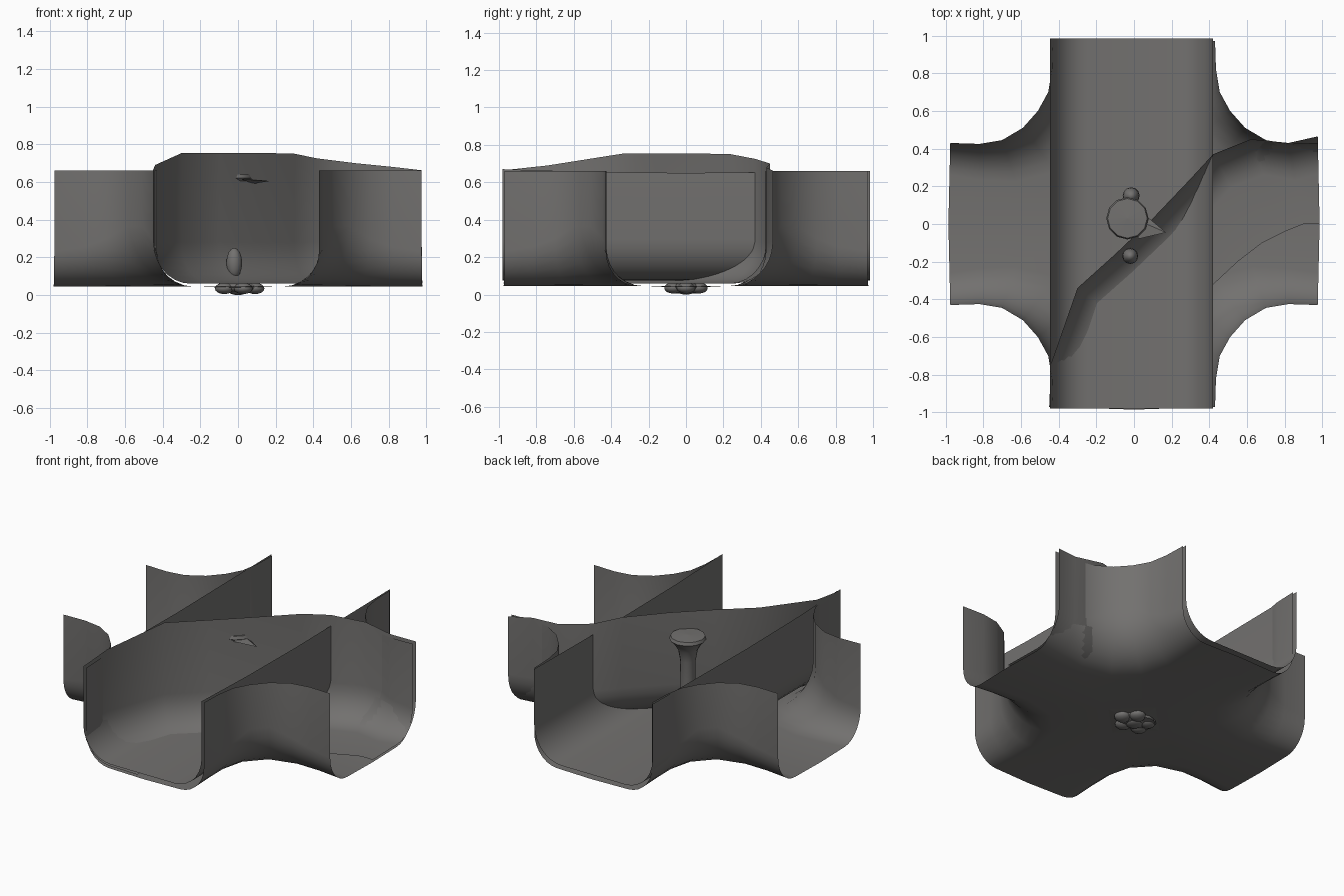
import bpy, math
from mathutils import Vector

if "Cube" in bpy.data.objects:
    bpy.data.objects.remove(bpy.data.objects["Cube"])

mat = bpy.data.materials.new("dark_warm_grey")
mat.diffuse_color = (0.17, 0.165, 0.16, 1)
mat.use_nodes = True
mat.node_tree.nodes["Principled BSDF"].inputs["Base Color"].default_value = mat.diffuse_color


def make(name, verts, faces, angle=50):
    me = bpy.data.meshes.new(name)
    me.from_pydata(verts, [], faces)
    me.materials.append(mat)
    ob = bpy.data.objects.new(name, me)
    bpy.context.collection.objects.link(ob)
    finish(ob, name, angle)
    return ob


def finish(ob, name, angle=50):
    ob.name = name
    bpy.ops.object.select_all(action='DESELECT')
    ob.select_set(True)
    bpy.context.view_layer.objects.active = ob
    bpy.ops.object.shade_smooth_by_angle(angle=math.radians(angle))


def section(p, q, top, floor, r):
    """Wall dropping at p, rounded foot, then floor running to q."""
    p, q = Vector(p), Vector(q)
    d = q - p
    n = d.normalized()
    r = min(r, d.length)
    pts = [(p.x, p.y, top)]
    for i in range(8):
        a = i / 7 * math.pi / 2
        c = p + n * r * (1 - math.cos(a))
        pts.append((c.x, c.y, floor + 1.1 * r * (1 - math.sin(a))))
    pts.append((q.x, q.y, floor))
    return pts


def skin(name, sections):
    m = len(sections[0])
    verts = [v for s in sections for v in s]
    faces = [(i * m + j, i * m + j + 1, (i + 1) * m + j + 1, (i + 1) * m + j)
             for i in range(len(sections) - 1) for j in range(m - 1)]
    return make(name, verts, faces)


# four rounded corner walls with their quarter of the crossing floor
outer = [(.975, .43), (.82, .425), (.7, .445), (.59, .51), (.51, .60),
         (.455, .70), (.435, .82), (.43, .97)]
inner = [(.985, 0), (.8, 0), (.55, 0), (.2, 0),
         (0, .2), (0, .55), (0, .8), (0, .985)]
foot = [.17, .19, .23, .29, .29, .23, .19, .17]
for sx, sy, label in ((1, 1, "back_right"), (-1, 1, "back_left"),
                      (1, -1, "front_right"), (-1, -1, "front_left")):
    secs = [section((sx * p[0], sy * p[1]), (sx * q[0], sy * q[1]), .66, .045, r)
            for p, q, r in zip(outer, inner, foot)]
    skin(label + "_corner_channel", secs)
    # close the middle of the floor
    make(label + "_floor_middle",
         [(0, 0, .035), (sx * .2, 0, .045), (0, sy * .2, .045)], [(0, 1, 2)])

# straight channel running front to back
secs = []
for y, top in ((-.98, .67), (-.5, .655), (0, .65), (.5, .655), (.985, .66)):
    left = section((-.445, y), (0, y), top, .075, .2)
    right = section((.42, y), (0, y), top, .075, .2)
    secs.append(left + right[-2::-1])
skin("straight_channel", secs)

# diagonal wall turning from the front arm into the right arm
path = [(-.45, -.97, .665), (-.44, -.74, .69), (-.3, -.34, .753),
        (-.1, -.16, .755), (.1, .03, .755), (.3, .24, .75), (.42, .37, .725),
        (.62, .45, .70), (.82, .43, .68), (.975, .465, .662)]
feet = [(-.05, -.98), (-.05, -.88), (.1, -.65), (.22, -.5), (.4, -.34),
        (.55, -.2), (.68, -.1), (.8, -.04), (.9, 0), (.985, 0)]
skin("diagonal_turn_wall",
     [section(p[:2], q, p[2], .06, .2) for p, q in zip(path, feet)])

# central post with flared cap, turned from a profile
prof = [(0, .02), (.08, .02), (.06, .08), (.047, .2), (.047, .48), (.06, .55),
        (.09, .6), (.112, .62), (.105, .64), (0, .645)]
n = 12
verts = [(-.035 + r * math.cos(k * math.tau / n), .03 + r * math.sin(k * math.tau / n), z)
         for r, z in prof for k in range(n)]
faces = [(i * n + k, i * n + (k + 1) % n, (i + 1) * n + (k + 1) % n, (i + 1) * n + k)
         for i in range(len(prof) - 1) for k in range(n)]
make("flared_post", verts, faces)
# tip of the cap poking through the diagonal wall
make("cap_tip", [(.02, .02, .62), (.02, -.08, .615), (.17, -.045, .605), (.08, .03, .59)],
     [(0, 1, 2), (0, 2, 3), (1, 3, 2)], 20)

# two upright knobs beside the post, and the lumpy base below the floor
blobs = [("front_knob", (-.02, -.17, .17), (.042, .042, .08)),
         ("back_knob", (-.015, .15, .17), (.045, .045, .08)),
         ("base", (0, 0, .04), (.11, .08, .03))]
for k in range(5):
    a = k * math.tau / 5
    blobs.append((f"base_lump_{k}", (.09 * math.cos(a), .07 * math.sin(a), .035),
                  (.05, .05, .03)))
blobs.append(("base_point", (0, 0, .02), (.05, .05, .02)))
for name, loc, scale in blobs:
    bpy.ops.mesh.primitive_uv_sphere_add(segments=12, ring_count=8, location=loc)
    ob = bpy.context.object
    ob.scale = scale
    ob.data.materials.append(mat)
    finish(ob, name)
